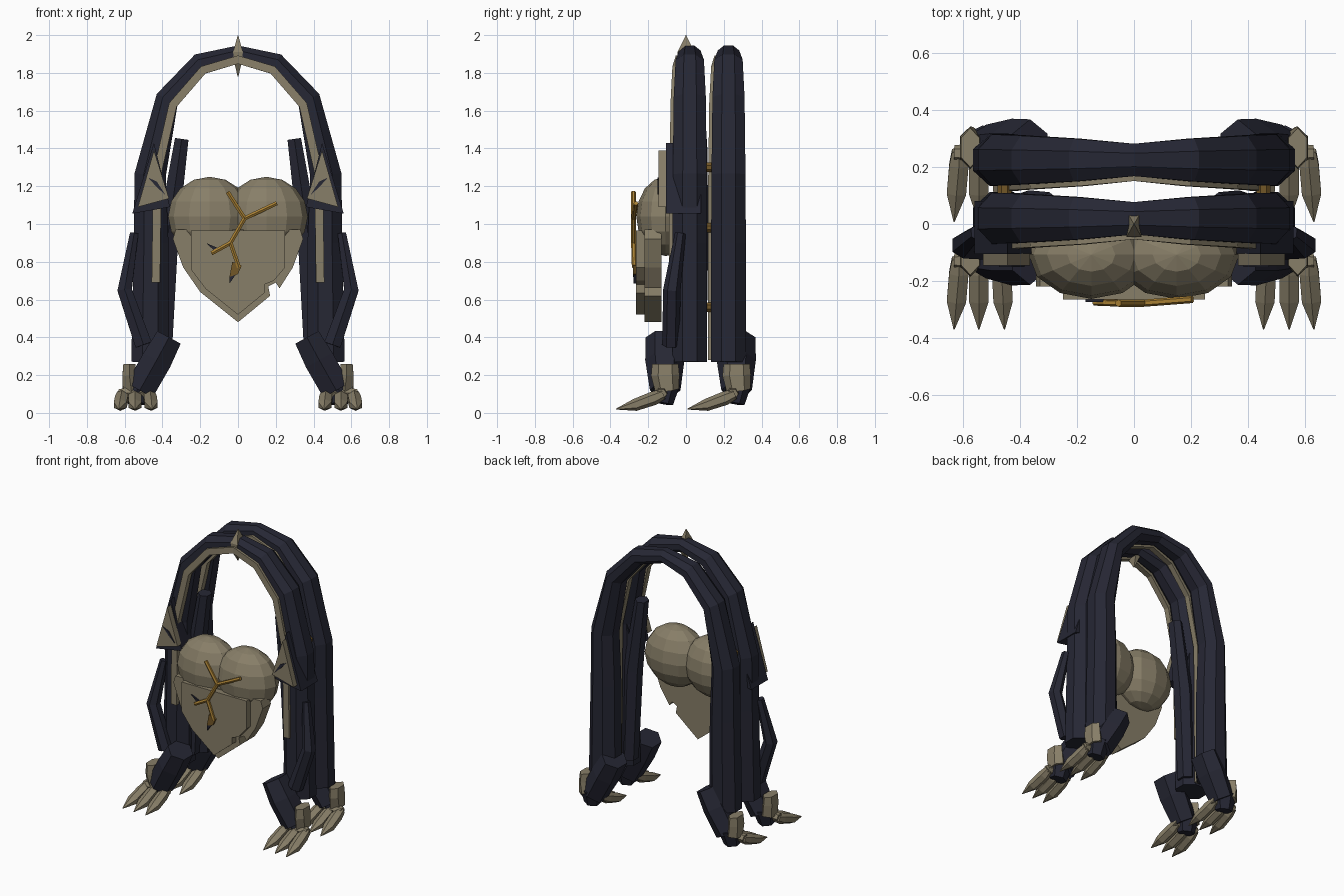
import bpy, bmesh, math
from mathutils import Vector

cube = bpy.data.objects.get("Cube")
if cube:
    bpy.data.objects.remove(cube, do_unlink=True)


def material(name, rgb):
    m = bpy.data.materials.new(name)
    m.use_nodes = True
    m.diffuse_color = (*rgb, 1)
    m.node_tree.nodes["Principled BSDF"].inputs["Base Color"].default_value = (*rgb, 1)
    return m


NAVY = material("dark_navy", (0.019, 0.020, 0.034))
BONE = material("bone", (0.245, 0.210, 0.138))
GOLD = material("gold", (0.40, 0.22, 0.035))
BRONZE = material("bronze", (0.17, 0.095, 0.02))


def finish(name, bm, mat):
    bmesh.ops.recalc_face_normals(bm, faces=bm.faces)
    mesh = bpy.data.meshes.new(name)
    bm.to_mesh(mesh)
    bm.free()
    mesh.materials.append(mat)
    obj = bpy.data.objects.new(name, mesh)
    bpy.context.collection.objects.link(obj)
    return obj


def rod(name, path, radii, mat, sides=6):
    """Faceted bar along a path; each radius is (across, depth)."""
    bm = bmesh.new()
    path = [Vector(p) for p in path]
    rings = []
    for i, p in enumerate(path):
        before, after = path[max(i - 1, 0)], path[min(i + 1, len(path) - 1)]
        t = Vector()
        if i > 0:
            t += (p - before).normalized()
        if i < len(path) - 1:
            t += (after - p).normalized()
        t.normalize()
        ref = Vector((0, 0, 1)) if abs(t.y) > 0.7 else Vector((0, 1, 0))
        u = t.cross(ref).normalized()
        v = u.cross(t)
        k = 1 / math.cos(math.pi / sides)
        ring = []
        for j in range(sides):
            a = (j + 0.5) * math.tau / sides
            ring.append(bm.verts.new(p + u * math.cos(a) * radii[i][0] * k
                                     + v * math.sin(a) * radii[i][1] * k))
        rings.append(ring)
    for a, b in zip(rings, rings[1:]):
        for j in range(sides):
            n = (j + 1) % sides
            bm.faces.new((a[j], a[n], b[n], b[j]))
    bm.faces.new(rings[0])
    bm.faces.new(rings[-1])
    return finish(name, bm, mat)


def slab(name, outline, y0, y1, mat):
    """Outline in x and z, extruded along y."""
    bm = bmesh.new()
    face = bm.faces.new([bm.verts.new((x, y0, z)) for x, z in outline])
    new = bmesh.ops.extrude_face_region(bm, geom=[face])["geom"]
    bmesh.ops.translate(bm, vec=(0, y1 - y0, 0),
                        verts=[g for g in new if isinstance(g, bmesh.types.BMVert)])
    return finish(name, bm, mat)


def flip(s, pts):
    return [(s * p[0], *p[1:]) for p in pts]


def both_sides(half):
    """Half path ending at x = 0, continued down the other side."""
    return half + flip(-1, half[-2::-1])


# Two arches, each with a bone strip on its front face
arch = [(0.465, 0.27), (0.46, 0.9), (0.465, 1.26), (0.375, 1.66), (0.2, 1.85), (0, 1.9)]
size = [(0.1, 0.092), (0.092, 0.092), (0.083, 0.09), (0.062, 0.085), (0.055, 0.075), (0.045, 0.057)]
strip = [(0.435, 0.7), (0.43, 1.05), (0.425, 1.28), (0.345, 1.63), (0.185, 1.815), (0, 1.87)]
for label, y, foot in (("front", 0.02, 0.69), ("back", 0.225, 0.28)):
    rod(label + "_arch", both_sides([(x, y, z) for x, z in arch]),
        size + size[-2::-1], NAVY, 8)
    strip[0] = (0.435, foot)
    line = [(x, y - d[1] + 0.003, z) for (x, z), d in zip(strip, size)]
    rod(label + "_arch_strip", both_sides(line), [(0.022, 0.02)] * 11, BONE, 4)

# Crystal at the top of the front arch
rod("apex_crystal", [(0, 0, 1.78), (0, 0, 1.85), (0, 0, 1.91), (0, 0, 2.0)],
    [(0.002, 0.002), (0.018, 0.04), (0.026, 0.045), (0.001, 0.001)], BONE, 4)

for side, s in (("left", 1), ("right", -1)):
    # Inner leaning bar and bent elbow guard
    rod(side + "_inner_bar", flip(s, [(0.4, 0.05, 0.32), (0.37, 0.055, 0.95), (0.298, 0.06, 1.45)]),
        [(0.05, 0.05), (0.055, 0.055), (0.036, 0.045)], NAVY)
    rod(side + "_elbow_guard", flip(s, [(0.55, -0.03, 0.95), (0.6, -0.075, 0.65), (0.5, -0.08, 0.36)]),
        [(0.022, 0.025), (0.038, 0.04), (0.045, 0.04)], NAVY)

    # Shoulder plate with slit
    slab(side + "_shoulder_backing", flip(s, [(0.445, 1.43), (0.36, 1.09), (0.56, 1.055)]),
         -0.105, 0.08, NAVY)
    slab(side + "_shoulder_plate", flip(s, [(0.445, 1.39), (0.365, 1.135), (0.53, 1.09)]),
         -0.145, -0.104, BONE)
    slab(side + "_shoulder_slit", flip(s, [(0.475, 1.245), (0.43, 1.225), (0.385, 1.155), (0.43, 1.195)]),
         -0.151, -0.144, NAVY)

    # Pins joining the arches
    for i, z in enumerate((0.56, 0.98, 1.3)):
        rod(f"{side}_pin_{i}", flip(s, [(0.455, 0.08, z), (0.455, 0.17, z)]),
            [(0.025, 0.025)] * 2, BRONZE, 8)

    # Forearms, cuffs and claws
    for end, dy in (("front", 0), ("back", 0.378)):
        tag = f"{side}_{end}_"

        def limb(part, path, radii, mat, sides=6):
            rod(tag + part, flip(s, [(x, y + dy, z) for x, y, z in path]), radii, mat, sides)

        limb("forearm", [(0.365, -0.112, 0.4), (0.43, -0.112, 0.28), (0.52, -0.11, 0.12)],
             [(0.07, 0.088), (0.08, 0.09), (0.078, 0.07)], NAVY)
        limb("wrist", [(0.53, -0.1, 0.16), (0.54, -0.12, 0.05)], [(0.07, 0.06), (0.05, 0.045)], NAVY)
        limb("cuff", [(0.575, -0.11, 0.26), (0.575, -0.11, 0.2), (0.565, -0.1, 0.12)],
             [(0.032, 0.06), (0.037, 0.065), (0.045, 0.055)], BONE)
        limb("knuckle_bar", [(0.44, -0.13, 0.1), (0.54, -0.13, 0.11), (0.63, -0.13, 0.1)],
             [(0.025, 0.025), (0.032, 0.032), (0.025, 0.025)], BONE)
        for i, (x, tip) in enumerate(((0.465, 0.455), (0.545, 0.545), (0.615, 0.632))):
            mid = (x + tip) / 2
            limb(f"claw_{i}", [(x, -0.12, 0.1), (x, -0.17, 0.078), (mid, -0.27, 0.042), (tip, -0.37, 0.02)],
                 [(0.024, 0.024), (0.034, 0.032), (0.034, 0.028), (0.002, 0.002)], BONE)

    # Rounded heart lobe
    bm = bmesh.new()
    bmesh.ops.create_uvsphere(bm, u_segments=12, v_segments=8, radius=1)
    bmesh.ops.scale(bm, vec=(0.22, 0.155, 0.21), verts=bm.verts)
    bmesh.ops.translate(bm, vec=(s * 0.15, -0.108, 1.04), verts=bm.verts)
    finish(side + "_heart_lobe", bm, BONE)

# Pointed heart body and raised front plate, chipped on one edge
slab("heart_body", [(-0.33, 0.97), (-0.345, 0.92), (-0.29, 0.77), (-0.2, 0.64), (0, 0.48),
                    (0.17, 0.62), (0.16, 0.67), (0.2, 0.69), (0.22, 0.66), (0.29, 0.77),
                    (0.345, 0.92), (0.33, 0.97)], -0.22, -0.13, BONE)
slab("heart_front_plate", [(-0.25, 0.965), (-0.25, 0.76), (-0.17, 0.655), (0, 0.52), (0.14, 0.635),
                           (0.14, 0.68), (0.19, 0.7), (0.25, 0.77), (0.25, 0.965)],
     -0.265, -0.2, BONE)

# Gold crack across the heart
fork, split = (0.035, -0.278, 1.03), (-0.04, -0.278, 0.9)
cracks = [((-0.055, -0.278, 1.17), fork), ((0.205, -0.265, 1.11), fork), (fork, split),
          (split, (-0.14, -0.274, 0.845)), (split, (0.005, -0.274, 0.77))]
for i, ends in enumerate(cracks):
    rod(f"heart_crack_{i}", ends, [(0.011, 0.011)] * 2, GOLD)
slab("crack_shard", [(0.02, 0.78), (-0.03, 0.8), (-0.045, 0.72), (0.0, 0.735)], -0.28, -0.26, BRONZE)
slab("crack_side_shard", [(-0.14, 0.835), (-0.075, 0.87), (-0.045, 0.9), (-0.1, 0.88)], -0.276, -0.26, BRONZE)
slab("crack_lower_tip", [(-0.045, 0.725), (-0.01, 0.735), (-0.045, 0.685)], -0.278, -0.26, NAVY)
slab("crack_side_tip", [(-0.17, 0.9), (-0.1, 0.87), (-0.12, 0.855)], -0.274, -0.26, NAVY)
